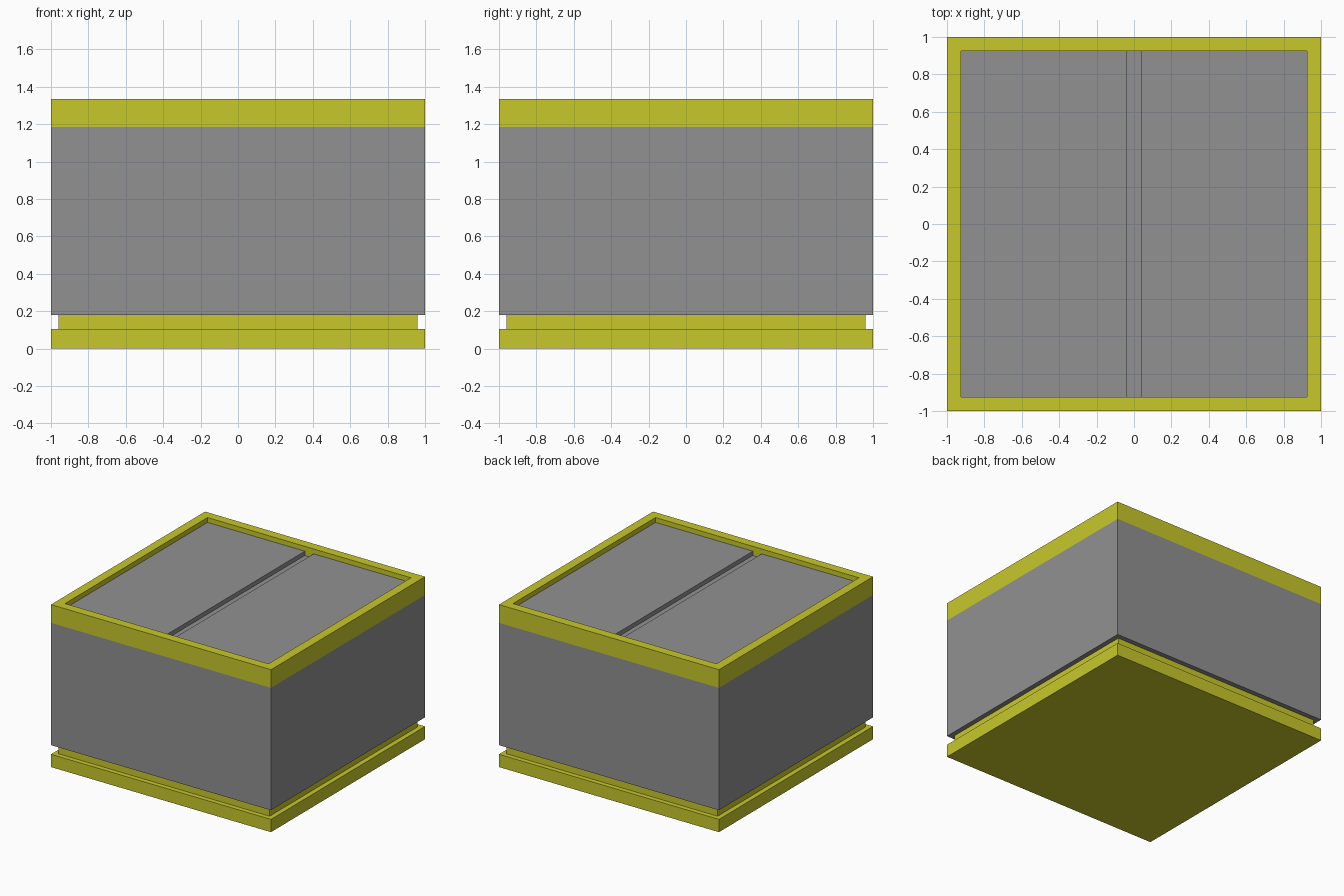
import bpy
import bmesh

cube = bpy.data.objects.get("Cube")
if cube:
    bpy.data.objects.remove(cube, do_unlink=True)


def make_material(name, rgb):
    mat = bpy.data.materials.new(name)
    mat.use_nodes = True
    mat.diffuse_color = (*rgb, 1)
    mat.node_tree.nodes["Principled BSDF"].inputs["Base Color"].default_value = (*rgb, 1)
    return mat


yellow = make_material("yellow", (0.58, 0.58, 0.024))
grey = make_material("grey", (0.283, 0.283, 0.283))

RIM_LOW, RIM_TOP = 1.185, 1.335
PANEL_TOP, GROOVE_FLOOR = 1.295, 1.26
INNER, GROOVE = 0.925, 0.04


def square_stack(name, profile, materials, rule):
    """Join square rings, given as (half width, height), and cap both ends."""
    bm = bmesh.new()
    rings = [[bm.verts.new((sx * r, sy * r, z))
              for sx, sy in ((-1, -1), (1, -1), (1, 1), (-1, 1))]
             for r, z in profile]
    for low, high in zip(rings, rings[1:]):
        for i in range(4):
            j = (i + 1) % 4
            bm.faces.new((low[i], low[j], high[j], high[i]))
    bm.faces.new(rings[0][::-1])
    bm.faces.new(rings[-1])
    bm.normal_update()
    for face in bm.faces:
        face.material_index = rule(face)
    mesh = bpy.data.meshes.new(name)
    bm.to_mesh(mesh)
    bm.free()
    for mat in materials:
        mesh.materials.append(mat)
    obj = bpy.data.objects.new(name, mesh)
    bpy.context.collection.objects.link(obj)
    return obj


# Stepped base plate
square_stack("base", [(1, 0), (1, 0.105), (0.96, 0.105), (0.96, 0.18)],
             [yellow], lambda f: 0)


# Box body: yellow above the rim line, except for the recessed floor
def body_rule(face):
    z = face.calc_center_median().z
    is_floor = face.normal.z > 0.9 and z < RIM_TOP - 0.01
    return 1 if z > RIM_LOW and not is_floor else 0


square_stack("body", [(1, 0.18), (1, RIM_LOW), (1, RIM_TOP),
                      (INNER, RIM_TOP), (INNER, GROOVE_FLOOR)],
             [grey, yellow], body_rule)

# Two top panels separated by a groove
for side, name in ((1, "left_top_panel"), (-1, "right_top_panel")):
    bpy.ops.mesh.primitive_cube_add(
        size=1, location=(side * (INNER + GROOVE) / 2, 0, (PANEL_TOP + GROOVE_FLOOR) / 2))
    panel = bpy.context.object
    panel.name = name
    panel.scale = (INNER - GROOVE, 2 * INNER, PANEL_TOP - GROOVE_FLOOR)
    bpy.ops.object.transform_apply(location=False, rotation=False, scale=True)
    panel.data.materials.append(grey)
